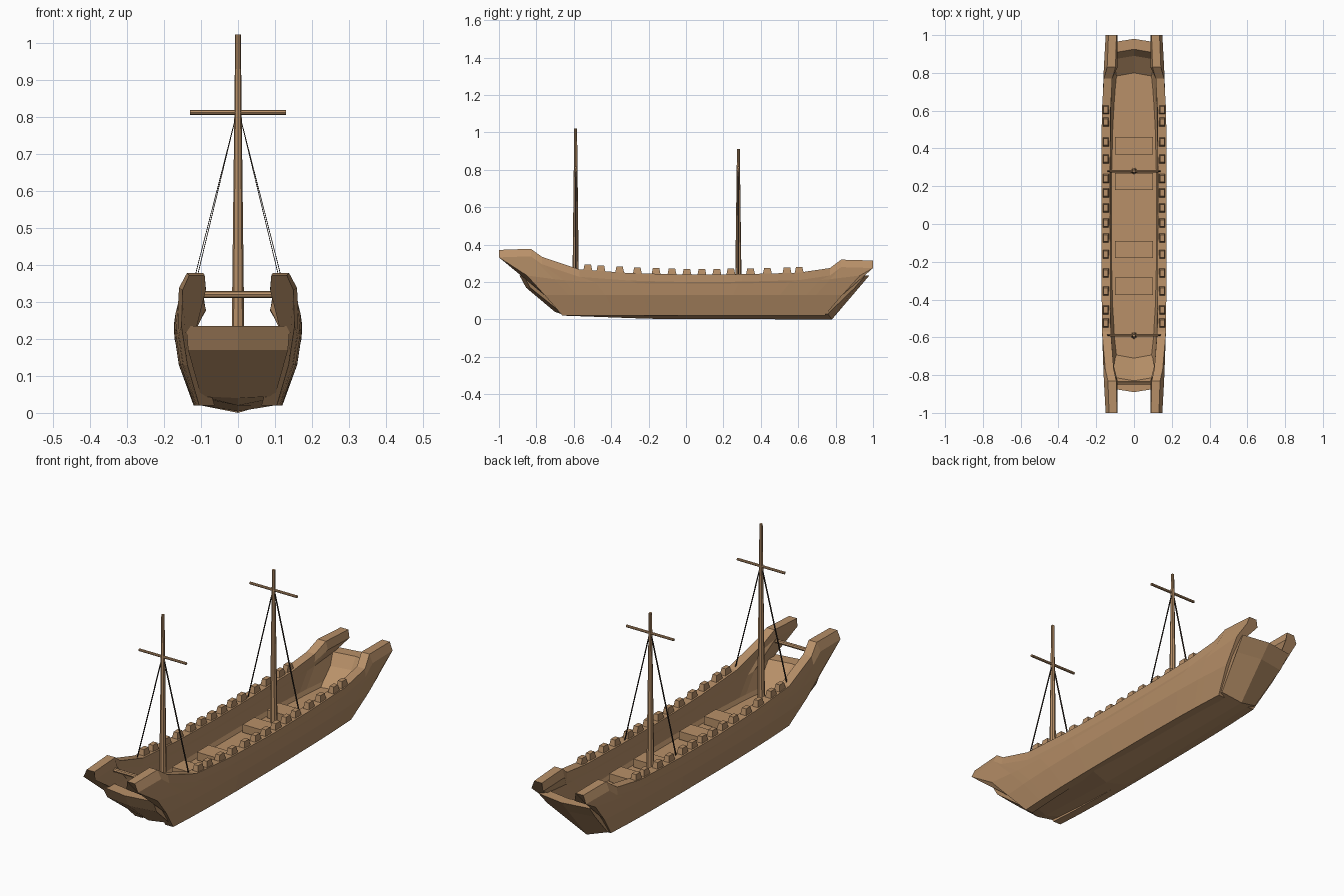
import bpy, bmesh, math
from mathutils import Vector

if "Cube" in bpy.data.objects:
    bpy.data.objects.remove(bpy.data.objects["Cube"])


def material(name, col):
    m = bpy.data.materials.new(name)
    m.diffuse_color = (*col, 1)
    m.use_nodes = True
    m.node_tree.nodes["Principled BSDF"].inputs["Base Color"].default_value = m.diffuse_color
    return m


wood = material("brown_wood", (0.48, 0.28, 0.14))
rope = material("dark_rope", (0.03, 0.02, 0.015))


def finish(name, bm, mat):
    bmesh.ops.recalc_face_normals(bm, faces=bm.faces)
    me = bpy.data.meshes.new(name)
    bm.to_mesh(me)
    bm.free()
    me.materials.append(mat)
    ob = bpy.data.objects.new(name, me)
    bpy.context.collection.objects.link(ob)
    return ob


def loft(name, rings, mat=wood):
    """Closed cross-sections joined in order, ends capped."""
    bm = bmesh.new()
    vs = [[bm.verts.new(p) for p in r] for r in rings]
    n = len(rings[0])
    for a, b in zip(vs, vs[1:]):
        for i in range(n):
            j = (i + 1) % n
            bm.faces.new((a[i], a[j], b[j], b[i]))
    bm.faces.new(vs[0])
    bm.faces.new(vs[-1])
    return finish(name, bm, mat)


def rod(name, a, b, r1, r2, sides=8):
    a, b = Vector(a), Vector(b)
    q = (b - a).to_track_quat('Z', 'Y')
    rings = []
    for p, r in ((a, r1), (b, r2)):
        rings.append([p + q @ Vector((r * math.cos(t), r * math.sin(t), 0))
                      for t in (2 * math.pi * k / sides for k in range(sides))])
    return loft(name, rings)


def block(name, x, y, z0, z1, sx, sy, top=1.0):
    return loft(name, [[(x + i * sx * k, y + j * sy * k, z)
                        for i, j in ((-1, -1), (1, -1), (1, 1), (-1, 1))]
                       for z, k in ((z0, 1), (z1, top))])


def mirror(ob):
    ob.modifiers.new("mirror", 'MIRROR')


def mix(a, b, t):
    return a + (b - a) * t


# rail stations: y, top height, outer half width
RAIL = [(-1, .372, .132), (-.83, .378, .138), (-.77, .335, .152), (-.57, .268, .169),
        (-.3, .248, .172), (0, .24, .173), (.3, .242, .173), (.6, .25, .17),
        (.77, .275, .16), (.83, .32, .142), (1, .315, .135)]


def rail_z(y):
    for a, b in zip(RAIL, RAIL[1:]):
        if a[0] <= y <= b[0]:
            return mix(a[1], b[1], (y - a[0]) / (b[0] - a[0]))


# hull side with raised horns at both ends
# levels: front reach, rear reach, mid z, end z, mid half width, end half width
LEVELS = [(.66, .74, .02, .02, .12, .105),
          (.755, .835, .13, .13, .160, .137),
          (.85, .93, .19, .235, .169, .153)]
THICK = [.04, .032, .042, .047, .047]
rings = []
for y, zt, w in RAIL:
    e = abs(y) ** 3
    outer = []
    for f, r, zm, ze, wm, we in LEVELS:
        outer.append((mix(wm, we, e), y * (f if y < 0 else r), mix(zm, ze, e)))
    outer.append((mix(.172, .15, e), y, zt - .04))
    outer.append((w, y, zt))
    inner = [(p[0] - mix(t, .042, e), p[1], p[2]) for p, t in zip(outer, THICK)]
    if abs(y) > .8:   # horns are thick at their foot
        inner[3] = (.087, inner[3][1], inner[3][2])
    rings.append(outer + inner[::-1])
mirror(loft("hull_side", rings))

# hull bottom, floor and sloping end panels: y, z centre, z side, half width
TUB = [(-.64, .02, .04, .10), (-.2, .004, .022, .11), (.78, 0, .03, .10),
       (.925, .17, .17, .133), (.98, .235, .235, .14), (.925, .235, .235, .13),
       (.89, .18, .18, .13), (.80, .11, .11, .122), (.5, .11, .11, .138),
       (-.5, .11, .11, .138), (-.71, .11, .11, .122),
       (-.83, .235, .235, .13), (-.89, .235, .235, .14), (-.855, .17, .17, .135),
       (-.70, .04, .045, .10)]
cols = []
for s in (-1, 0, 1):
    cols.append([(s * w, y - abs(s) * math.copysign(.022, y), zs if s else zc)
                 for y, zc, zs, w in TUB])
loft("hull_bottom", cols)

# benches
for y in (-.33, -.135, .225, .415):
    block("bench", 0, y, .115, .155, .10, .046)

# rail blocks
for y in (-.525, -.455, -.355, -.26, -.16, -.075, .005, .085, .165, .24, .345, .435, .54, .605):
    z = rail_z(y)
    mirror(block("rail_block", .149, y, z - .012, z + .03, .017, .026, .66))

# masts with yards, and flat rope shrouds down to the rail
for y, top in ((-.59, 1.022), (.28, .912)):
    rod("mast", (0, y, .09), (0, y, top), .0185, .0075)
    rod("yard", (-.13, y, .812), (.13, y, .812), .0065, .0065)
    za = rail_z(y) - .01
    mirror(loft("shroud", [[(x + i * .001, y + j * .004, z)
                            for i, j in ((-1, -1), (1, -1), (1, 1), (-1, 1))]
                           for x, z in ((.006, .80), (.143, za))], rope))

# bow crossbar
rod("bow_crossbar", (-.10, -.84, .32), (.10, -.84, .32), .01, .01)
